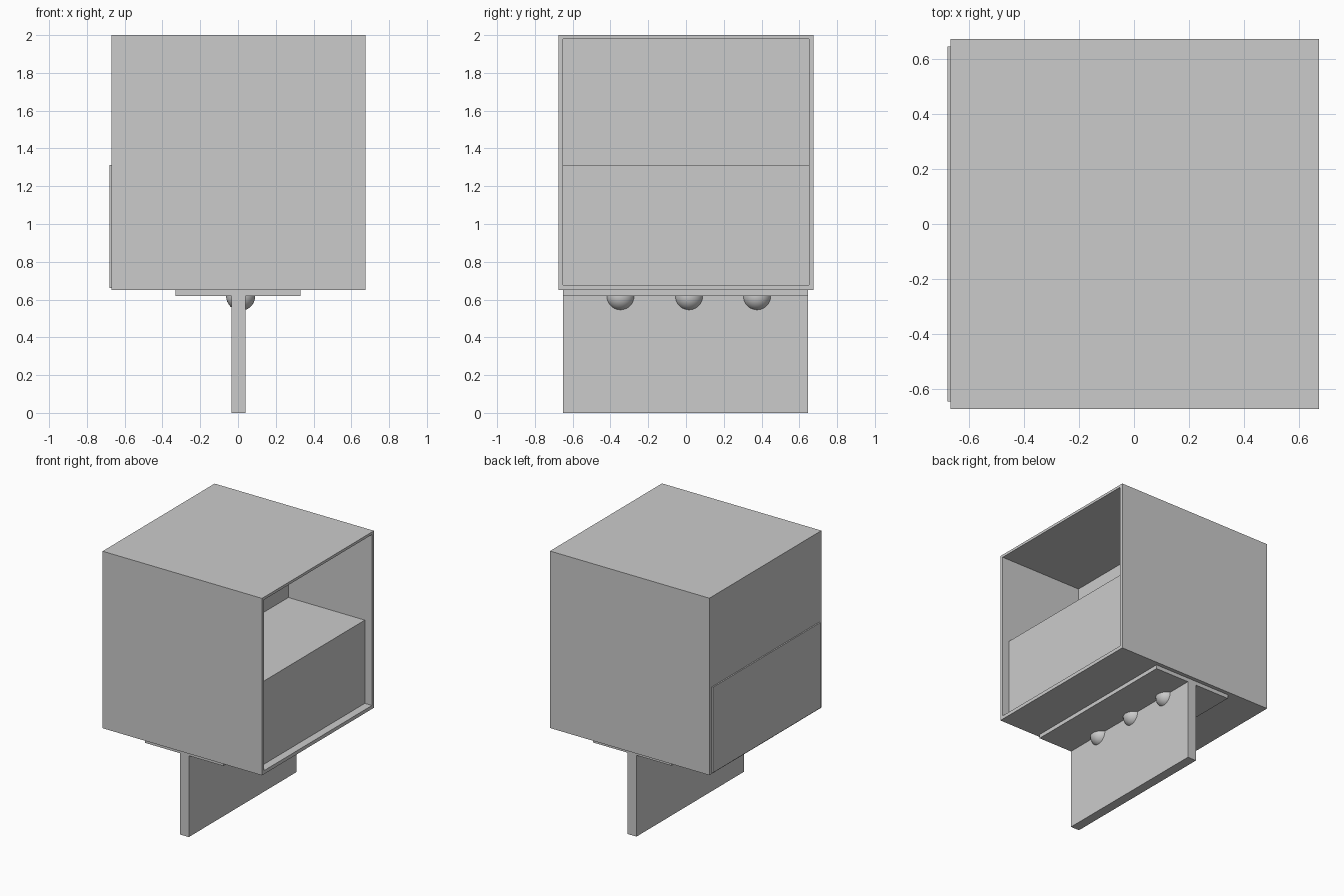
import bpy
from mathutils import Vector

if "Cube" in bpy.data.objects:
    bpy.data.objects.remove(bpy.data.objects["Cube"])


def box(name, x, y, z):
    """Axis-aligned block from (min, max) pairs."""
    bpy.ops.mesh.primitive_cube_add(size=1)
    ob = bpy.context.object
    ob.name = ob.data.name = name
    lo, hi = Vector((x[0], y[0], z[0])), Vector((x[1], y[1], z[1]))
    for v in ob.data.vertices:
        v.co = (lo + hi) / 2 + v.co * (hi - lo)
    return ob


# Cabinet: cube hollowed from the +x side, leaving a deep closed half at -x
cabinet = box("cabinet", (-0.67, 0.675), (-0.675, 0.675), (0.65, 2.0))
cutter = box("cabinet_cutter", (-0.03, 0.8), (-0.65, 0.65), (0.677, 1.98))
cutter.hide_render = True
cutter.display_type = 'WIRE'
cut = cabinet.modifiers.new("opening", 'BOOLEAN')
cut.object = cutter
cut.solver = 'EXACT'
bpy.context.view_layer.objects.active = cabinet
bpy.ops.object.modifier_apply(modifier=cut.name)
bpy.data.objects.remove(cutter)

# Lower block in the open side, and the door panel on the closed side
box("drawer", (-0.03, 0.615), (-0.65, 0.65), (0.677, 1.312))
box("door_panel", (-0.68, -0.67), (-0.647, 0.648), (0.66, 1.312))

# Pedestal: mounting plate and upright slab
box("mounting_plate", (-0.33, 0.332), (-0.65, 0.645), (0.62, 0.65))
box("pedestal_slab", (-0.034, 0.04), (-0.65, 0.645), (0.0, 0.62))

# Row of round lamps under the plate
for i, y in enumerate((-0.347, 0.016, 0.376)):
    bpy.ops.mesh.primitive_uv_sphere_add(segments=32, ring_count=16, radius=0.077,
                                         location=(0.014, y, 0.618))
    lamp = bpy.context.object
    lamp.name = f"lamp_{i + 1}"
    bpy.ops.object.shade_smooth()
